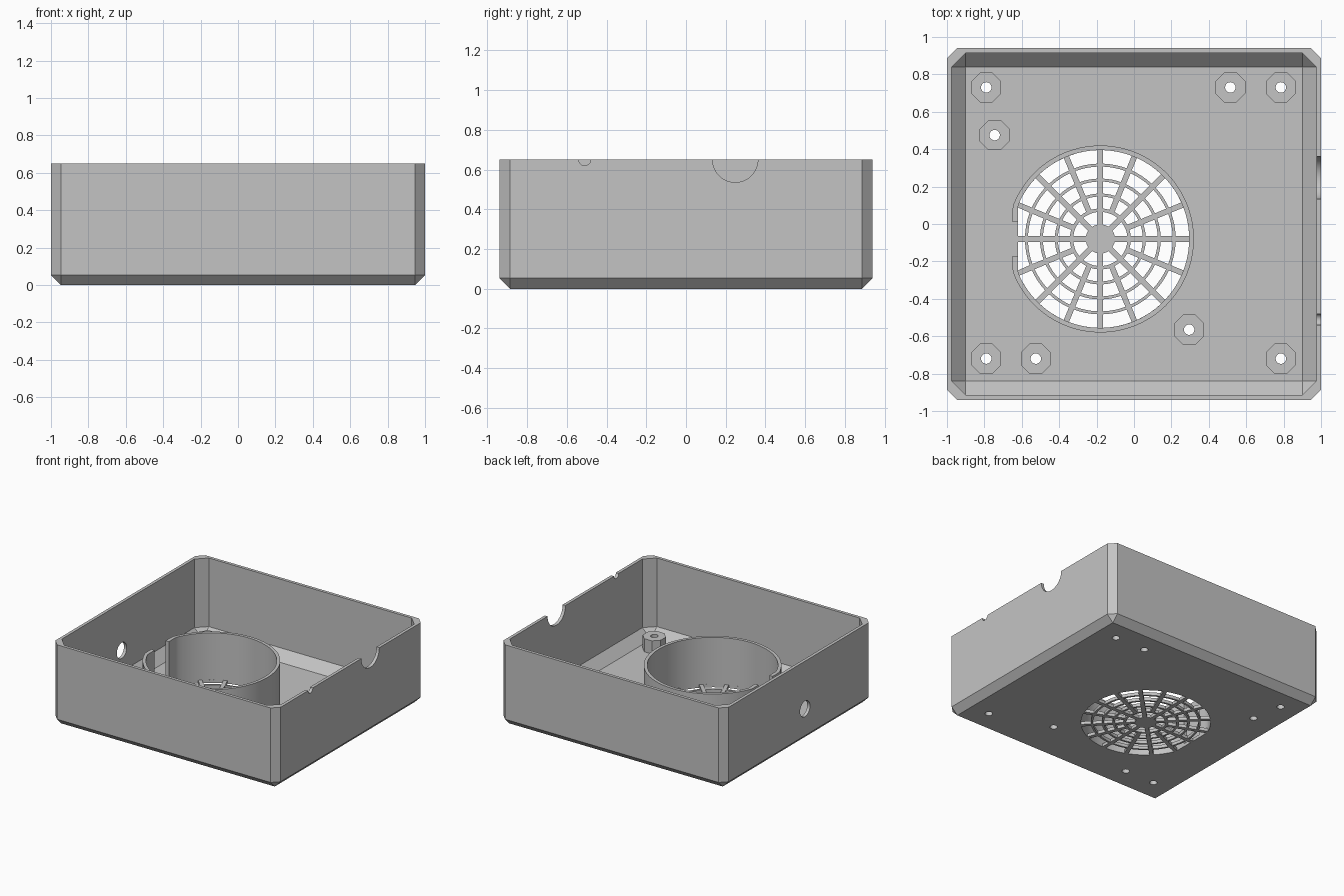
import bpy
import bmesh
from math import pi, sin, cos, asin
from mathutils import Matrix, Vector

if "Cube" in bpy.data.objects:
    bpy.data.objects.remove(bpy.data.objects["Cube"], do_unlink=True)

HEIGHT, WALL, FLOOR = 0.65, 0.025, 0.025
FAN = Vector((-0.18, -0.08))

grey = bpy.data.materials.new("plain grey")
grey.use_nodes = True
grey.diffuse_color = (0.55, 0.55, 0.55, 1)
grey.node_tree.nodes["Principled BSDF"].inputs["Base Color"].default_value = grey.diffuse_color


def make_object(name, bm):
    bmesh.ops.recalc_face_normals(bm, faces=bm.faces)
    mesh = bpy.data.meshes.new(name)
    bm.to_mesh(mesh)
    bm.free()
    mesh.materials.append(grey)
    obj = bpy.data.objects.new(name, mesh)
    bpy.context.collection.objects.link(obj)
    return obj


def prism(bm, points, z0, z1):
    """Extrude an outline between two heights."""
    low = [bm.verts.new((x, y, z0)) for x, y in points]
    high = [bm.verts.new((x, y, z1)) for x, y in points]
    bm.faces.new(low)
    bm.faces.new(high)
    for i in range(len(points)):
        j = (i + 1) % len(points)
        bm.faces.new((low[i], low[j], high[j], high[i]))


def chamfered_box(name, half_x, half_y, z0, z1, chamfer):
    """Box with chamfered upright and bottom edges."""
    bm = bmesh.new()
    bmesh.ops.create_cube(bm, size=2)
    for v in bm.verts:
        v.co = (v.co.x * half_x, v.co.y * half_y, z1 if v.co.z > 0 else z0)
    edges = [e for e in bm.edges if min(v.co.z for v in e.verts) < z0 + 0.001]
    bmesh.ops.bevel(bm, geom=edges, offset=chamfer, offset_type='OFFSET',
                    segments=1, profile=0.5, affect='EDGES')
    return make_object(name, bm)


def arc(radius, start, end, steps, flat_x):
    """Arc about the fan centre, flattened on its left side."""
    pts = []
    for i in range(steps + 1):
        a = start + (end - start) * i / steps
        pts.append((max(FAN.x + radius * cos(a), flat_x), FAN.y + radius * sin(a)))
    return pts


def circle(centre, radius, sides, turn=0.0):
    return [(centre[0] + radius * cos(turn + 2 * pi * i / sides),
             centre[1] + radius * sin(turn + 2 * pi * i / sides)) for i in range(sides)]


def cut(target, cutter, keep=False):
    mod = target.modifiers.new("cut", 'BOOLEAN')
    mod.operation = 'DIFFERENCE'
    mod.solver = 'EXACT'
    mod.object = cutter
    cutter.hide_render = True
    bpy.context.view_layer.objects.active = target
    bpy.ops.object.modifier_apply(modifier=mod.name)
    if not keep:
        bpy.data.objects.remove(cutter, do_unlink=True)


def smooth(obj):
    bpy.ops.object.select_all(action='DESELECT')
    obj.select_set(True)
    bpy.context.view_layer.objects.active = obj
    bpy.ops.object.shade_smooth_by_angle(angle=0.5)


# Open tray with chamfered outside and inside
tray = chamfered_box("enclosure_tray", 1, 0.94, 0, HEIGHT, 0.053)
cut(tray, chamfered_box("cavity_cutter", 1 - WALL, 0.94 - WALL, FLOOR, HEIGHT + 0.2, 0.075))

# Cable notches in the left rim and a round hole in the opposite wall
bm = bmesh.new()
for x, y, z, r in ((1, 0.248, HEIGHT, 0.114), (1, -0.51, HEIGHT, 0.03), (-1, FAN.y, 0.268, 0.063)):
    place = Matrix.Translation((x, y, z)) @ Matrix.Rotation(pi / 2, 4, 'Y')
    bmesh.ops.create_cone(bm, cap_ends=True, segments=48, radius1=r, radius2=r,
                          depth=0.12, matrix=place)
cut(tray, make_object("cable_cutter", bm))

# Fan grille: openings between spokes and rings
bm = bmesh.new()
SPOKE = 0.03
bands = [(0.078, 0.145, 8), (0.163, 0.227, 16), (0.243, 0.307, 16),
         (0.323, 0.387, 16), (0.403, 0.475, 16)]
for inner, outer, count in bands:
    step = 2 * pi / count
    a_in, a_out = asin(SPOKE / 2 / inner), asin(SPOKE / 2 / outer)
    for i in range(count):
        a, b = i * step, (i + 1) * step
        outline = arc(outer, a + a_out, b - a_out, 4, -0.62)
        outline += arc(inner, b - a_in, a + a_in, 4, -0.62)
        prism(bm, outline, -0.05, FLOOR + 0.02)
cut(tray, make_object("grille_cutter", bm))

# Screw posts, octagonal with a bore through the floor
posts = [(-0.79, 0.73), (0.515, 0.73), (0.785, 0.73), (-0.745, 0.475),
         (0.295, -0.565), (-0.79, -0.72), (-0.525, -0.72), (0.785, -0.72)]
bm_posts, bm_bores = bmesh.new(), bmesh.new()
for p in posts:
    prism(bm_posts, circle(p, 0.08 / cos(pi / 8), 8, pi / 8), FLOOR - 0.005, 0.13)
    prism(bm_bores, circle(p, 0.028, 20), -0.05, 0.3)
screw_posts = make_object("screw_posts", bm_posts)
bores = make_object("bore_cutter", bm_bores)
cut(tray, bores, keep=True)
cut(screw_posts, bores)

# Round fan duct with a flat side and a cable slot
bm = bmesh.new()
end_out, end_in = pi - asin(0.09 / 0.5), pi - asin(0.09 / 0.475)
outline = arc(0.5, -end_out, end_out, 96, -0.65) + arc(0.475, end_in, -end_in, 96, -0.62)
prism(bm, outline, FLOOR, 0.4)
duct = make_object("fan_duct", bm)

smooth(duct)
smooth(tray)
